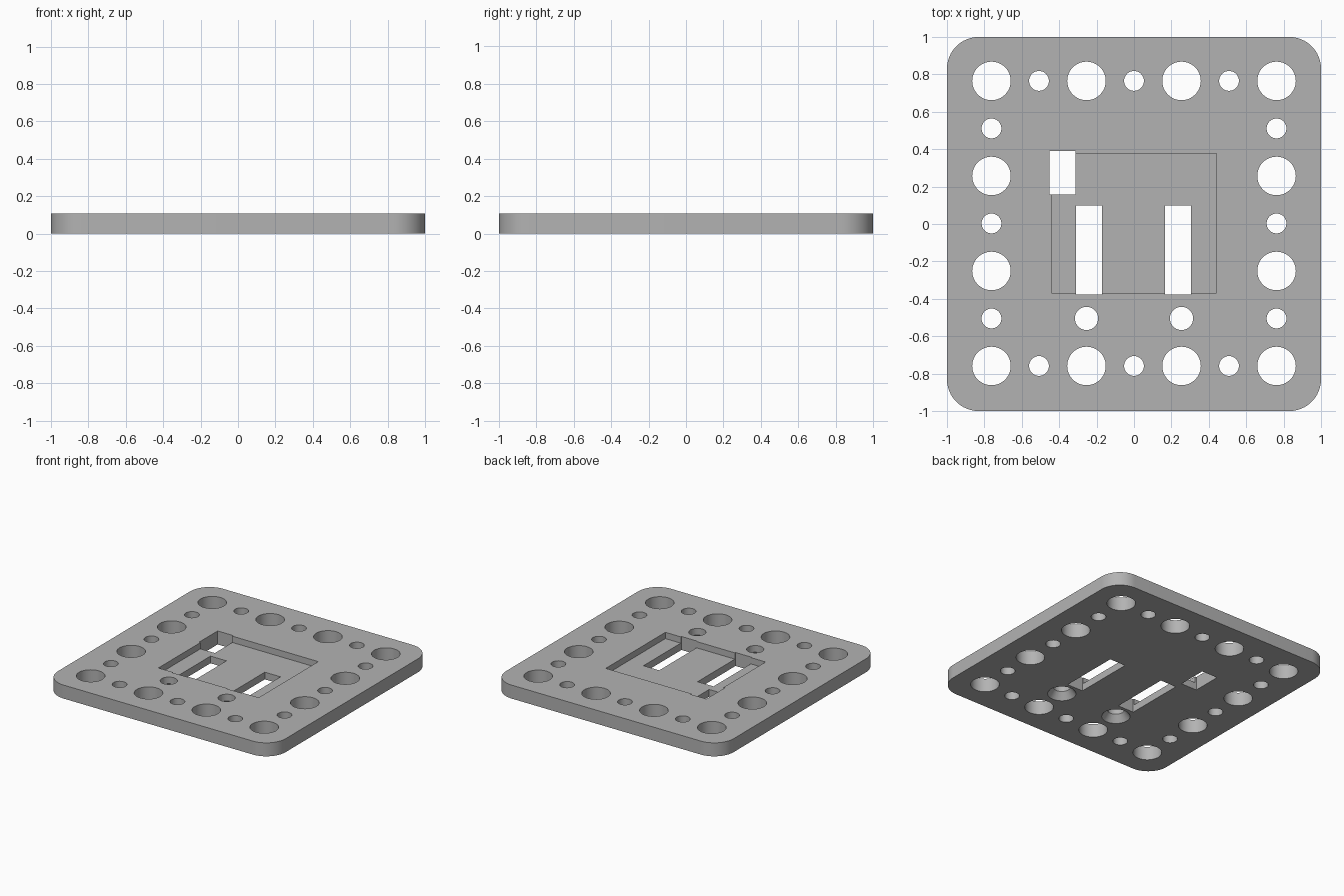
import bpy
import bmesh
from mathutils import Matrix, Vector

if "Cube" in bpy.data.objects:
    bpy.data.objects.remove(bpy.data.objects["Cube"], do_unlink=True)

THICK = 0.107      # plate thickness
FLOOR = 0.057      # height of the pocket floor
PITCH = 0.254      # hole grid spacing
Y_OFF = 0.003      # hole grid offset in y


def add_box(bm, x0, x1, y0, y1, z0, z1):
    size = Vector((x1 - x0, y1 - y0, z1 - z0))
    centre = Vector((x0 + x1, y0 + y1, z0 + z1)) / 2
    mat = Matrix.Translation(centre) @ Matrix.Diagonal(size).to_4x4()
    bmesh.ops.create_cube(bm, size=1, matrix=mat)


def add_cone(bm, x, y, z0, z1, r0, r1):
    bmesh.ops.create_cone(bm, cap_ends=True, segments=48, radius1=r0, radius2=r1,
                          depth=z1 - z0,
                          matrix=Matrix.Translation((x, y, (z0 + z1) / 2)))


def make_object(name, bm):
    mesh = bpy.data.meshes.new(name)
    bm.to_mesh(mesh)
    bm.free()
    obj = bpy.data.objects.new(name, mesh)
    bpy.context.collection.objects.link(obj)
    return obj


def cut(target, build):
    """Subtract one solid, made by build(bm), from the target."""
    bm = bmesh.new()
    build(bm)
    cutter = make_object("cutter", bm)
    cutter.hide_render = True
    mod = target.modifiers.new("cut", 'BOOLEAN')
    mod.operation = 'DIFFERENCE'
    mod.solver = 'EXACT'
    mod.object = cutter
    bpy.ops.object.modifier_apply(modifier=mod.name)
    bpy.data.objects.remove(cutter, do_unlink=True)


# Plate with rounded vertical corners
bm = bmesh.new()
add_box(bm, -1, 1, -1, 1, 0, THICK)
uprights = [e for e in bm.edges if abs(e.verts[0].co.z - e.verts[1].co.z) > 0.05]
bmesh.ops.bevel(bm, geom=uprights, offset=0.17, segments=16, profile=0.5,
                affect='EDGES')
plate = make_object("mounting_plate", bm)
bpy.ops.object.select_all(action='DESELECT')
bpy.context.view_layer.objects.active = plate
plate.select_set(True)

# Shallow pocket and the slots through it
cut(plate, lambda b: add_box(b, -0.44, 0.44, -0.37, 0.378, FLOOR, 0.2))
for x0, x1, y0, y1 in ((-0.31, -0.17, -0.378, 0.098),
                       (0.167, 0.305, -0.378, 0.098),
                       (-0.452, -0.314, 0.158, 0.39)):
    cut(plate, lambda b: add_box(b, x0, x1, y0, y1, -0.1, 0.2))


# Border holes, alternating large and small around the square ring
def border_holes(b):
    for i in range(-3, 4):
        for j in range(-3, 4):
            if max(abs(i), abs(j)) == 3:
                radius = 0.103 if (i + j) % 2 == 0 else 0.053
                add_cone(b, i * PITCH, j * PITCH + Y_OFF, -0.1, 0.2, radius, radius)


cut(plate, border_holes)

# Two screw holes countersunk from below
for side in (-1, 1):
    x, y = side * PITCH, -2 * PITCH + Y_OFF
    cut(plate, lambda b: add_cone(b, x, y, -0.1, 0.2, 0.062, 0.062))
    cut(plate, lambda b: add_cone(b, x, y, -0.02, 0.055, 0.117, 0.0615))

# Single grey finish
grey = bpy.data.materials.new("plain_grey")
grey.use_nodes = True
colour = (0.45, 0.45, 0.45, 1)
grey.diffuse_color = colour
grey.node_tree.nodes["Principled BSDF"].inputs["Base Color"].default_value = colour
plate.data.materials.clear()
plate.data.materials.append(grey)

bpy.ops.object.shade_smooth_by_angle()
